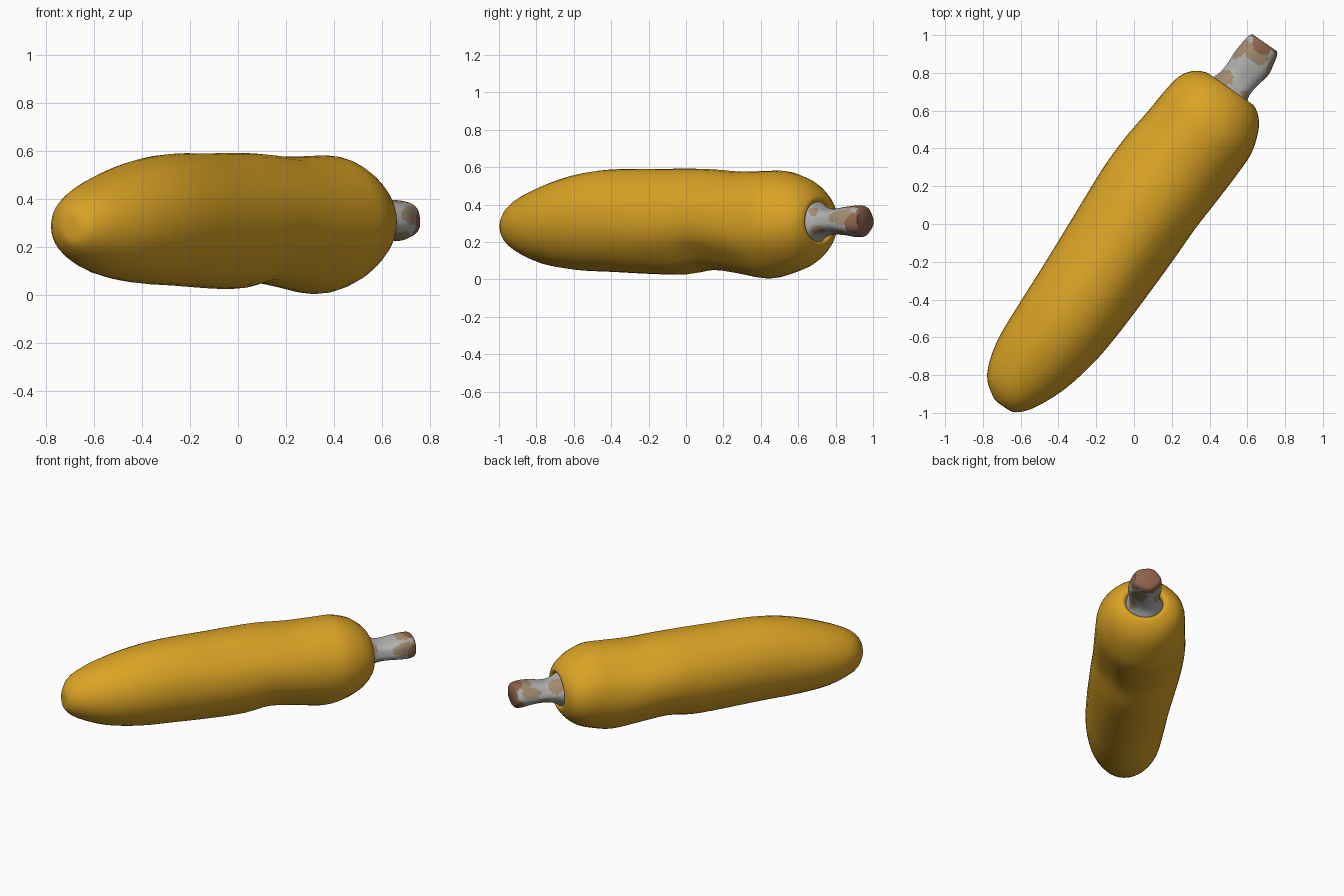
import bpy, bmesh, math
from mathutils import Vector

if "Cube" in bpy.data.objects:
    bpy.data.objects.remove(bpy.data.objects["Cube"])

ANG = math.radians(55)          # heading of the long axis in plan
U = Vector((math.cos(ANG), math.sin(ANG), 0))
V = Vector((-math.sin(ANG), math.cos(ANG), 0))


def material(name, rgb):
    m = bpy.data.materials.new(name)
    m.diffuse_color = (*rgb, 1)
    m.use_nodes = True
    m.node_tree.nodes["Principled BSDF"].inputs["Base Color"].default_value = m.diffuse_color
    return m


skin = material("golden skin", (0.70, 0.366, 0.018))
grey = material("stem grey", (0.44, 0.44, 0.43))
tan = material("stem tan", (0.36, 0.26, 0.16))
brown = material("stem brown", (0.27, 0.125, 0.075))


def smooth(rows, steps):
    """Catmull-Rom interpolation through rows of numbers."""
    out = []
    for i in range(len(rows) - 1):
        p = [rows[max(0, min(len(rows) - 1, i + k))] for k in (-1, 0, 1, 2)]
        for j in range(steps):
            x = j / steps
            out.append([0.5 * (2*b + (c-a)*x + (2*a-5*b+4*c-d)*x*x
                               + (3*b-a-3*c+d)*x**3) for a, b, c, d in zip(*p)])
    return out + [rows[-1]]


def loft(name, rings, sides, mats, rule, shape):
    """Skin rings of (s, left, right, top, bottom) along the axis."""
    bm = bmesh.new()
    loops = []
    for s, l, r, t, b in rings:
        loop = []
        for k in range(sides):
            a = 2 * math.pi * k / sides
            f, ds = shape(s, a)
            w = (l + r) / 2 + (l - r) / 2 * math.cos(a) * f
            z = (t + b) / 2 + (t - b) / 2 * math.sin(a) * f
            loop.append(bm.verts.new(U * (s + ds) + V * w + Vector((0, 0, z))))
        loops.append(loop)
    for i in range(len(loops) - 1):
        for k in range(sides):
            n = (k + 1) % sides
            face = bm.faces.new((loops[i][k], loops[i][n], loops[i+1][n], loops[i+1][k]))
            s = (rings[i][0] + rings[i+1][0]) / 2
            face.material_index = rule(s, 360 * (k + 0.5) / sides)
    bm.faces.new(loops[0])
    end = bm.faces.new(loops[-1])
    end.material_index = len(mats) - 1
    bmesh.ops.recalc_face_normals(bm, faces=bm.faces)
    me = bpy.data.meshes.new(name)
    bm.to_mesh(me)
    bm.free()
    for m in mats:
        me.materials.append(m)
    ob = bpy.data.objects.new(name, me)
    bpy.context.collection.objects.link(ob)
    bpy.context.view_layer.objects.active = ob
    ob.select_set(True)
    bpy.ops.object.shade_smooth_by_angle(angle=math.radians(50))
    ob.select_set(False)


# Squash body: blunt blossom end to dimpled shoulder
body = [
    (-1.188, 0.05, -0.01, 0.31, 0.25),
    (-1.175, 0.09, -0.06, 0.36, 0.205),
    (-1.10, 0.18, -0.125, 0.43, 0.145),
    (-0.93, 0.237, -0.20, 0.50, 0.082),
    (-0.71, 0.255, -0.249, 0.56, 0.05),
    (-0.48, 0.266, -0.268, 0.588, 0.04),
    (-0.20, 0.283, -0.277, 0.59, 0.028),
    (0.00, 0.296, -0.28, 0.592, 0.027),
    (0.17, 0.305, -0.28, 0.588, 0.05),
    (0.36, 0.30, -0.29, 0.576, 0.03),
    (0.54, 0.281, -0.297, 0.58, 0.004),
    (0.66, 0.272, -0.295, 0.578, 0.025),
    (0.77, 0.255, -0.262, 0.54, 0.065),
    (0.84, 0.212, -0.217, 0.49, 0.12),
    (0.876, 0.15, -0.165, 0.445, 0.175),
    (0.872, 0.122, -0.137, 0.42, 0.20),
    (0.835, 0.10, -0.115, 0.40, 0.22),
]


def body_shape(s, a):
    def dent(deg, width, at, length):
        d = (math.degrees(a) - deg + 180) % 360 - 180
        return math.exp(-(d / width) ** 2 - ((s - at) / length) ** 2)
    f = 1 - 0.05 * dent(222, 14, 0.25, 0.45) - 0.045 * dent(318, 16, 0.1, 0.5)
    f -= 0.04 * dent(45, 14, 0.35, 0.4) + 0.03 * dent(135, 14, -0.1, 0.5)
    return f, 0


loft("squash_body", smooth(body, 3), 36, [skin], lambda s, a: 0, body_shape)

# Stem: flared foot, narrow neck, cut end
stem = [
    (0.825, 0.125, -0.14, 0.435, 0.185),
    (0.865, 0.107, -0.125, 0.415, 0.20),
    (0.91, 0.088, -0.112, 0.388, 0.228),
    (0.97, 0.08, -0.116, 0.378, 0.24),
    (1.05, 0.083, -0.132, 0.388, 0.238),
    (1.12, 0.078, -0.122, 0.396, 0.228),
    (1.165, 0.072, -0.11, 0.392, 0.23),
    (1.183, 0.058, -0.098, 0.378, 0.244),
]
# Weathered patches: position, angle, length, angular width, colour slot
patches = [
    (1.17, 85, 0.05, 38, 2), (1.17, 195, 0.05, 45, 2), (1.17, 300, 0.045, 60, 2),
    (0.91, 45, 0.045, 35, 1), (1.10, 165, 0.08, 30, 1), (1.12, 85, 0.06, 40, 1),
    (1.08, 25, 0.06, 28, 1), (1.07, 250, 0.07, 30, 1), (0.93, 215, 0.045, 22, 1),
    (1.00, 330, 0.05, 25, 1), (0.90, 140, 0.025, 18, 1),
]


def stem_colour(s, a):
    for ps, pa, ls, la, slot in patches:
        d = (a - pa + 180) % 360 - 180
        if ((s - ps) / ls) ** 2 + (d / la) ** 2 < 1:
            return slot
    return 2 if s > 1.172 else 0


def stem_shape(s, a):
    return 1 + 0.03 * math.cos(5 * a + 0.6), 0


loft("stem", smooth(stem, 5), 48, [grey, tan, brown], stem_colour, stem_shape)
